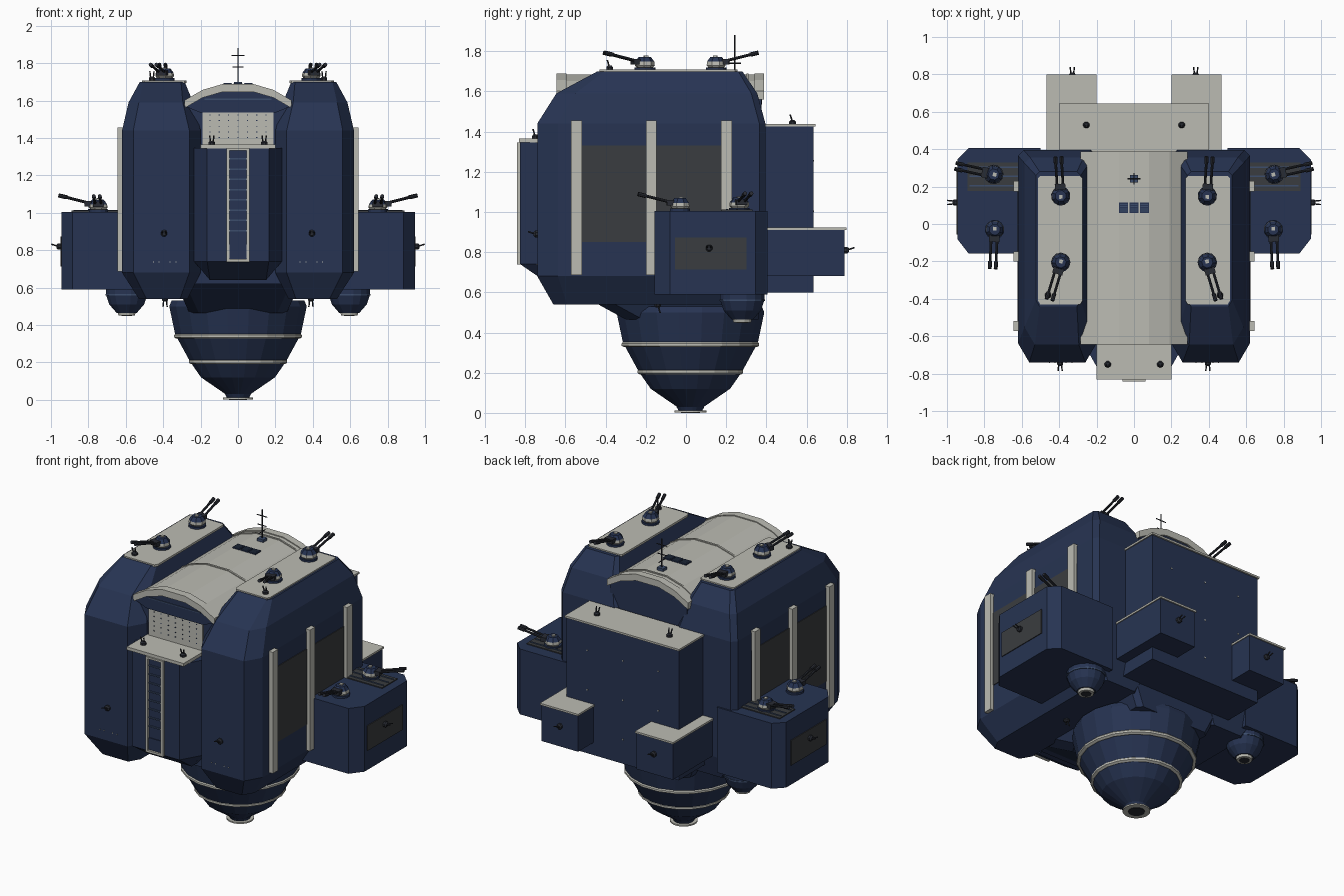
import bpy, bmesh, math
from mathutils import Matrix, Vector

if "Cube" in bpy.data.objects:
    bpy.data.objects.remove(bpy.data.objects["Cube"])


def material(name, col):
    m = bpy.data.materials.new(name)
    m.diffuse_color = (*col, 1)
    m.use_nodes = True
    m.node_tree.nodes["Principled BSDF"].inputs["Base Color"].default_value = m.diffuse_color
    return m


MATS = [material("navy", (0.020, 0.034, 0.085)), material("pale_grey", (0.50, 0.50, 0.45)),
        material("charcoal", (0.042, 0.046, 0.050)), material("gunmetal", (0.022, 0.025, 0.034)),
        material("slate_blue", (0.045, 0.075, 0.15))]
NAVY, GREY, DARK, GUN, SLATE = range(5)


class Part:
    """Collects convex pieces into one object; M places the whole part."""
    def __init__(self, M=None):
        self.bm, self.M = bmesh.new(), M or Matrix()

    def hull(self, pts, mat):
        vs = [self.bm.verts.new(self.M @ Vector(p)) for p in pts]
        r = bmesh.ops.convex_hull(self.bm, input=vs)
        junk = {g for g in r['geom_interior'] + r['geom_unused'] if isinstance(g, bmesh.types.BMVert)}
        bmesh.ops.delete(self.bm, geom=list(junk), context='VERTS')
        vs = [v for v in vs if v.is_valid]
        for f in {f for v in vs for f in v.link_faces}:
            f.material_index = mat
        es = list({e for v in vs for e in v.link_edges})
        bmesh.ops.dissolve_limit(self.bm, angle_limit=0.01, verts=vs, edges=es)
        return self

    def box(self, x0, x1, y0, y1, z0, z1, mat):
        return self.hull([(x, y, z) for x in (x0, x1) for y in (y0, y1) for z in (z0, z1)], mat)

    def lathe(self, prof, mat, seg=20, c=(0, 0)):
        a = [2 * math.pi * (i + .5) / seg for i in range(seg)]
        return self.hull([(c[0] + r * math.cos(t), c[1] + r * math.sin(t), z) for r, z in prof for t in a], mat)

    def rod(self, a, b, r, mat, seg=8):
        a, b = Vector(a), Vector(b)
        q = (b - a).to_track_quat('Z', 'Y')
        ring = [q @ Vector((r * math.cos(i * math.tau / seg), r * math.sin(i * math.tau / seg), 0)) for i in range(seg)]
        return self.hull([p + v for p in (a, b) for v in ring], mat)

    def finish(self, name):
        bmesh.ops.recalc_face_normals(self.bm, faces=self.bm.faces[:])
        me = bpy.data.meshes.new(name)
        for m in MATS:
            me.materials.append(m)
        self.bm.to_mesh(me)
        self.bm.free()
        bpy.context.collection.objects.link(bpy.data.objects.new(name, me))


def rect(x0, x1, y0, y1, z, cf, cb):
    """Rectangle with cut corners: cf at the front, cb at the back."""
    return [(x0 + cf, y0, z), (x1 - cf, y0, z), (x1, y0 + 1.7 * cf, z), (x1, y1 - cb, z),
            (x1 - cb, y1, z), (x0 + cb, y1, z), (x0, y1 - cb, z), (x0, y0 + 1.7 * cf, z)]


def gadget(name, loc, d):
    """Small twin sensor fixed to a surface, pointing along d."""
    q = Vector(d).to_track_quat('Z', 'Y')
    p = Part(Matrix.Translation(loc) @ q.to_matrix().to_4x4())
    p.lathe([(.018, 0), (.018, .012), (.011, .02)], GUN, 8)
    for x in (-.007, .007):
        p.rod((x, 0, .01), (x * 1.6, .012, .048), .004, GUN, 6)
    p.finish(name)


def turret(name, loc, d):
    """Twin-gun turret aimed along the horizontal direction d."""
    ang = math.atan2(d[1], d[0]) + math.pi / 2
    p = Part(Matrix.Translation(loc) @ Matrix.Rotation(ang, 4, 'Z'))
    p.lathe([(.052, 0), (.052, .012)], NAVY, 12)
    p.lathe([(.042, .012), (.05, .022), (.048, .04)], GREY, 8)
    p.lathe([(.048, .04), (.03, .064)], NAVY, 8)
    p.box(-.028, .028, -.065, -.03, .026, .054, GUN)
    p.box(-.01, .01, -.005, .015, .062, .07, GREY)
    for x in (-.016, .016):
        p.rod((x, -.04, .042), (x, -.2, .082), .007, GUN)
        p.rod((x, -.17, .0745), (x, -.21, .0845), .0105, GUN)
    p.finish(name)


# central hull between the pods, with tapered belly
Part().box(-.27, .27, -.62, .375, .62, 1.6, NAVY).hull(
    rect(-.34, .34, -.62, .375, .64, .05, .03) + rect(-.26, .26, -.30, .36, .465, .05, .03), NAVY).finish("central_hull")

# arched roof: grey skin, raised bands, navy gables below
ARC = [(-.285, 1.59), (-.19, 1.645), (-.08, 1.677), (.08, 1.677), (.19, 1.645), (.285, 1.59)]


def arch(p, y0, y1, top, bot, mat):
    for (xa, za), (xb, zb) in zip(ARC, ARC[1:]):
        p.hull([(x, y, z + d) for x, z in ((xa, za), (xb, zb)) for y in (y0, y1) for d in (bot, top)], mat)


roof = Part()
arch(roof, -.63, .38, .006, -.025, GREY)
for y0, y1 in ((-.645, -.595), (-.212, -.2), (.3, .31), (.34, .388)):
    arch(roof, y0, y1, .012, -.03, GREY)
roof.finish("arched_roof")
Part().hull([(x, y, z - .02) for x, z in ARC for y in (-.635, .378)] +
            [(x, y, 1.535) for x in (-.2, .2) for y in (-.635, .378)], NAVY).box(
    -.18, .18, -.639, -.63, 1.603, 1.61, SLATE).finish("roof_gables")

# roof vents and mast
v = Part()
for x in (-.056, 0, .056):
    v.box(x - .025, x + .025, .06, .115, 1.68, 1.69, NAVY)
    for k in range(4):
        v.box(x - .02, x + .02, .066 + k * .012, .072 + k * .012, 1.69, 1.694, SLATE)
v.finish("roof_vents")
m = Part().box(-.022, .022, .222, .262, 1.68, 1.7, SLATE).rod((0, .242, 1.69), (0, .242, 1.88), .004, GUN)
for z, w in ((1.78, .03), (1.84, .036)):
    m.rod((-w, .242, z), (w, .242, z), .003, GUN, 6)
m.rod((0, .21, 1.74), (0, .274, 1.74), .003, GUN, 6).finish("antenna_mast")

# recessed front panel with rivet rows
p = Part().box(-.19, .19, -.628, -.61, 1.36, 1.54, GREY)
for i in range(5):
    for j in range(7):
        p.box(-.153 + j * .05, -.147 + j * .05, -.631, -.627, 1.4 + i * .03, 1.405 + i * .03, NAVY)
p.finish("front_panel")

# front bay with ladder shaft
PLAN = [(.235, -.6), (.235, -.7), (.19, -.76), (.165, -.825)]
bay = Part()
bay.hull([(s * x, y, z) for s in (1, -1) for x, y in PLAN for z in (.74, 1.345)] +
         [(s * .15, y, .64) for s in (1, -1) for y in (-.6, -.68)], NAVY)
bay.finish("front_bay")
Part().box(-.2, .2, -.832, -.62, 1.345, 1.365, GREY).finish("front_bay_roof")
lad = Part().box(-.045, .045, -.829, -.82, .75, 1.34, NAVY)
for s in (1, -1):
    lad.box(s * .045, s * .062, -.842, -.82, .745, 1.345, GREY)
lad.box(-.062, .062, -.842, -.82, .738, .752, GREY).box(-.062, .062, -.842, -.82, 1.333, 1.345, GREY)
for k in range(8):
    lad.box(-.045, .045, -.836, -.82, .9 + k * .055, .908 + k * .055, SLATE)
lad.box(-.045, .045, -.834, -.82, .755, .83, NAVY).finish("ladder_shaft")

# thruster cone with rings
C = (0, .022)
cone = Part().lathe([(.372, .5), (.34, .35), (.26, .205), (.2, .12), (.06, .025)], NAVY, 20, C)
cone.lathe([(.36, .53), (.372, .5)], NAVY, 20, C)
for r, z in ((.346, .34), (.266, .204)):
    cone.lathe([(r - .012, z - .013), (r, z - .006), (r, z + .006), (r - .006, z + .013)], GREY, 20, C)
cone.lathe([(.07, .03), (.06, .012)], NAVY, 20, C).lathe([(.08, .003), (.08, .012)], GREY, 20, C)
cone.lathe([(.048, 0), (.048, .004)], GUN, 20, C).finish("thruster_cone")

# rear block
rb = Part().box(-.395, .395, .37, .635, .6, 1.425, NAVY)
for x in (-.25, 0, .25):
    for z in (.75, 1.0, 1.25):
        rb.box(x - .004, x + .004, .634, .638, z, z + .008, GREY)
rb.finish("rear_block")
Part().box(-.402, .402, .385, .645, 1.425, 1.437, GREY).finish("rear_block_roof")

for s, side in ((1, "right"), (-1, "left")):
    F = Matrix.Diagonal((s, 1, 1, 1))
    # main pod
    Part(F).hull(rect(.27, .53, -.66, .36, .54, .04, .03) + rect(.2, .62, -.74, .395, .68, .06, .03) +
                 rect(.2, .62, -.74, .395, 1.44, .06, .03) + rect(.24, .585, -.645, .355, 1.59, .055, .03) +
                 rect(.285, .525, -.44, .28, 1.7, .02, .02), NAVY).finish("main_pod_" + side)
    Part(F).hull(rect(.275, .513, -.43, .257, 1.695, .012, .012) +
                 rect(.275, .513, -.43, .257, 1.708, .012, .012), GREY).finish("pod_top_plate_" + side)
    # side window panel and ribs
    Part(F).box(.61, .624, -.525, .23, .85, 1.33, DARK).finish("side_panel_" + side)
    ribs = Part(F)
    for y in (-.572, -.2, .175):
        ribs.box(.6, .645, y, y + .054, .685, 1.455, GREY)
    ribs.finish("side_ribs_" + side)
    riv = Part(F)
    for x in (.33, .36, .42, .45):
        riv.box(x, x + .005, -.743, -.738, .735, .74, GREY)
    riv.finish("pod_rivets_" + side)
    # sponson
    O = [(.5, .405), (.885, .405), (.945, .345), (.945, -.08), (.885, -.157), (.5, -.157)]
    sp = Part(F).hull([(x, y, z) for x, y in O for z in (.59, 1.005)], NAVY)
    sp.box(.94, .95, -.055, .3, .714, .873, DARK).box(.61, .89, .176, .33, 1.0, 1.011, DARK)
    for y in (.2, .25, .3):
        sp.box(.62, .88, y, y + .008, 1.01, 1.015, SLATE)
    sp.finish("sponson_" + side)
    # belly dome under the sponson
    B = (.595, .28)
    Part(F).lathe([(.112, .6), (.112, .56), (.095, .51), (.055, .465)], NAVY, 16, B).lathe(
        [(.115, .557), (.115, .565)], SLATE, 16, B).lathe([(.05, .47), (.045, .45)], GREY, 12, B).lathe(
        [(.03, .447), (.03, .452)], GUN, 12, B).finish("belly_dome_" + side)
    # rear side box
    Part(F).box(.205, .462, .37, .79, .68, .91, NAVY).finish("rear_box_" + side)
    Part(F).box(.2, .468, .39, .798, .91, .922, GREY).finish("rear_box_roof_" + side)
    # turrets
    turret("pod_rear_turret_" + side, (s * .392, .15, 1.708), (s * .06, 1))
    turret("pod_front_turret_" + side, (s * .392, -.205, 1.708), (s * .3, -1))
    turret("sponson_rear_turret_" + side, (s * .75, .265, 1.008), (s, .22))
    turret("sponson_front_turret_" + side, (s * .745, -.03, 1.005), (s * .05, -1))
    # small sensors
    for n, loc, d in (("pod_front", (.395, -.738, .89), (0, -1, 0)), ("pod_top", (.46, -.38, 1.708), (0, 0, 1)),
                      ("sponson", (.95, .115, .82), (1, 0, 0)), ("rear_box", (.33, .79, .81), (0, 1, 0)),
                      ("rear_roof", (.255, .53, 1.437), (0, 0, 1)), ("bay_roof", (.14, -.75, 1.365), (0, 0, 1)),
                      ("belly", (.39, -.14, .545), (0, 0, -1))):
        gadget(n + "_sensor_" + side, (s * loc[0], loc[1], loc[2]), (s * d[0], d[1], d[2]))
